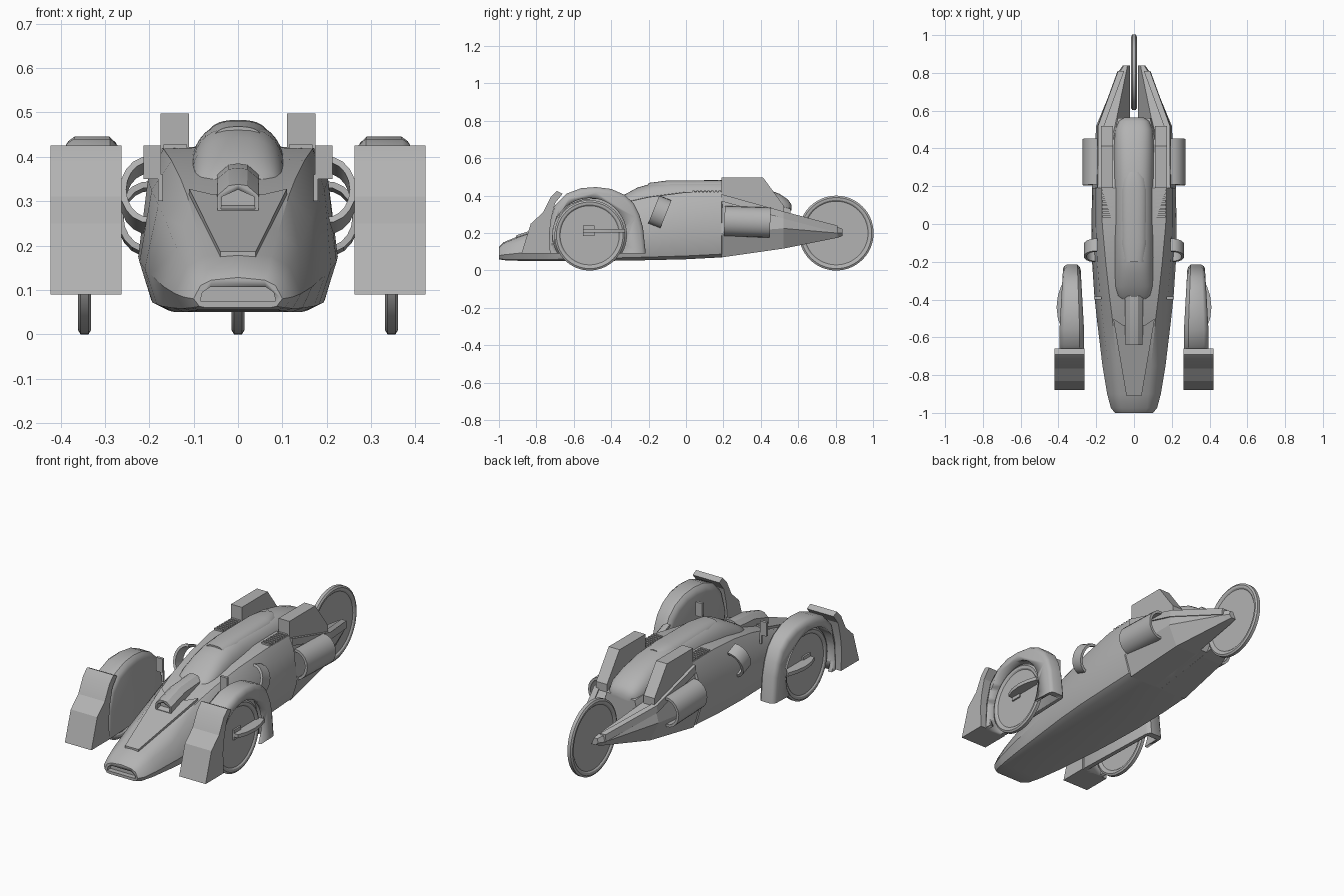
import bpy, bmesh
from math import sin, cos, pi, radians
from mathutils import Matrix, Vector

if "Cube" in bpy.data.objects:
    bpy.data.objects.remove(bpy.data.objects["Cube"])

grey = bpy.data.materials.new("plain_grey")
grey.use_nodes = True
grey.diffuse_color = (0.45, 0.45, 0.45, 1)
grey.node_tree.nodes["Principled BSDF"].inputs["Base Color"].default_value = (0.45, 0.45, 0.45, 1)


def loft(name, sections, mirror=False, smooth=30):
    """Skin a row of matching closed outlines and cap both ends."""
    bm = bmesh.new()
    rings = [[bm.verts.new(p) for p in s] for s in sections]
    n = len(rings[0])
    for a, b in zip(rings, rings[1:]):
        for i in range(n):
            j = (i + 1) % n
            bm.faces.new((a[i], a[j], b[j], b[i]))
    bm.faces.new(rings[0])
    bm.faces.new(rings[-1])
    bmesh.ops.recalc_face_normals(bm, faces=bm.faces)
    mesh = bpy.data.meshes.new(name)
    bm.to_mesh(mesh)
    bm.free()
    mesh.materials.append(grey)
    ob = bpy.data.objects.new(name, mesh)
    bpy.context.collection.objects.link(ob)
    pick(ob)
    if smooth:
        bpy.ops.object.shade_smooth_by_angle(angle=radians(smooth))
    if mirror:
        ob.modifiers.new("mirror", 'MIRROR')
    return ob


def pick(ob):
    bpy.ops.object.select_all(action='DESELECT')
    ob.select_set(True)
    bpy.context.view_layer.objects.active = ob


def cut(ob, cutter):
    mod = ob.modifiers.new("cut", 'BOOLEAN')
    mod.operation = 'DIFFERENCE'
    mod.solver = 'EXACT'
    mod.object = cutter
    pick(ob)
    bpy.ops.object.modifier_move_to_index(modifier="cut", index=0)
    bpy.ops.object.modifier_apply(modifier="cut")
    bpy.data.objects.remove(cutter)


def box(name, x0, x1, y0, y1, z0, z1, mirror=False):
    return loft(name, [[(x0, y, z0), (x1, y, z0), (x1, y, z1), (x0, y, z1)]
                       for y in (y0, y1)], mirror, 0)


def slab(name, outline, x0, x1, mirror=False, smooth=30):
    """Side outline of (y, z) points pushed out along x."""
    return loft(name, [[(x, y, z) for y, z in outline] for x in (x0, x1)], mirror, smooth)


def circle(x, y, z, r, n=48):
    return [(x, y + r * cos(2 * pi * i / n), z + r * sin(2 * pi * i / n)) for i in range(n)]


# Main hull
def hull_ring(y, zb, zt, w, wt):
    h = zt - zb
    half = [(0.72 * w, zb), (0.87 * w, zb + 0.05 * h), (w, zb + 0.32 * h),
            (w * 0.62 + wt * 0.38, zb + 0.8 * h), (wt, zt)]
    pts = half + [(0, zt + 0.006)] + [(-x, z) for x, z in reversed(half)]
    return [(x, y, z) for x, z in pts]


hull = loft("hull", [hull_ring(*s) for s in (
    (-1.0, .06, .122, .1, .06), (-.975, .055, .145, .122, .07), (-.9, .052, .176, .142, .075),
    (-.75, .05, .228, .167, .09), (-.5, .05, .314, .197, .115), (-.38, .052, .352, .21, .13),
    (-.2, .055, .392, .222, .15), (0, .06, .418, .225, .168), (.19, .07, .42, .222, .172),
    (.2, .072, .41, .19, .15), (.4, .1, .37, .15, .12), (.56, .125, .33, .1, .085))], smooth=35)
cut(hull, loft("mouth_cutter", [[(x, y, z) for x, z in (
    (-.085, .075), (.085, .075), (.08, .095), (.062, .107), (-.062, .107), (-.08, .095))]
    for y in (-1.05, -.972)]))


# Canopy with a raised spine
def arch(y, w, base, top, n=20):
    ring = []
    for i in range(n + 1):
        c, s = cos(pi * i / n), sin(pi * i / n)
        ring.append((w * (1 if c > 0 else -1) * abs(c) ** 0.75, y, base + (top - base) * max(s, 0) ** 0.75))
    return ring


loft("canopy", [arch(y, w, .32, t) for y, w, t in (
    (-.4, .075, .355), (-.38, .095, .375), (-.33, .105, .405), (-.26, .108, .443), (-.18, .11, .466),
    (-.08, .111, .476), (.19, .111, .477), (.3, .111, .468), (.42, .108, .44),
    (.5, .1, .41), (.545, .08, .38), (.565, .05, .35))], smooth=40)
loft("canopy_spine", [arch(y, w, .42, t) for y, w, t in (
    (-.2, .06, .468), (-.1, .074, .481), (.18, .075, .483), (.24, .065, .48), (.275, .04, .474))])


# Hood panel and air scoop
def on_hood(x, y, lift):
    return (x, y, .178 + .344 * (y + .9) + lift)


plan = [(-.11, -.5), (-.04, -.91), (.04, -.91), (.11, -.5), (.058, -.535), (-.058, -.535)]
loft("hood_panel", [[on_hood(x, y, k) for x, y in plan] for k in (-.005, .012)], smooth=0)
scoop = loft("hood_scoop", [[(-w, y, b), (w, y, b), (w, y, t - .025), (w * .45, y, t - .003), (0, y, t),
                             (-w * .45, y, t - .003), (-w, y, t - .025)] for y, w, b, t in (
    (-.64, .046, .265, .338), (-.52, .047, .29, .375), (-.38, .047, .33, .385))], smooth=20)
cut(scoop, loft("scoop_cutter", [[(-.038, y, .282), (.038, y, .282), (.036, y, .31), (0, y, .326),
                                 (-.036, y, .31)] for y in (-.7, -.61)]))

# Wing mirrors
box("mirror_plate", .173, .213, -.4, -.385, .35, .425, True)
box("mirror_stalk", .17, .18, -.397, -.388, .3, .36, True)

# Rear prongs holding the tail wheel
prongs = [(.19, .105, .18, .222, .18, .07, .2, .4), (.52, .1, .15, .2, .178, .117, .225, .308),
          (.81, .04, .06, .08, .072, .175, .2, .232), (.838, .035, .045, .06, .055, .185, .2, .222)]
loft("rear_prong", [[(.02, y, zb), (xb, y, zb), (xo, y, zm), (xt, y, zt), (xi, y, zt)]
                    for y, xi, xb, xo, xt, zb, zm, zt in prongs], True, 0)
loft("prong_rail", [[(xt - .02, y, zt - .03), (xt + .015, y, zt - .03), (xt + .012, y, zt + .008),
                     (xt - .02, y, zt + .008)]
                    for y, xi, xb, xo, xt, zb, zm, zt in prongs[:3]], True, 0)
slab("rear_fin", [(.19, .3), (.19, .497), (.412, .497), (.52, .35), (.52, .28), (.4, .26)],
     .11, .175, True, 0)

# Deck louvres
for i in range(8):
    y = .035 + i * .02
    box("louvre", .115, .168, y, y + .011, .4, .428, True)


# Curved side intakes, open at both ends
def intake(name, y, z, length, a, b, tilt):
    arc = [radians(-95 + 190 * i / 10) for i in range(11)]
    outline = [(a * cos(t), b * sin(t)) for t in arc]
    outline += [((a - .014) * cos(t), (b - .014) * sin(t)) for t in reversed(arc)]
    turn = Matrix.Rotation(radians(tilt), 3, 'X')
    centre = Vector((.2, y, z))
    loft(name, [[centre + turn @ Vector((px, d, pz)) for px, pz in outline]
                for d in (-length / 2, length / 2)], True)


intake("front_intake", -.14, .313, .07, .066, .081, -22)
intake("rear_intake", .328, .26, .245, .072, .081, -2)


# Front fenders: rounded shell, hollow below, open to the outside
outline = [(-.74, .09), (-.73, .25), (-.7, .35), (-.64, .41), (-.56, .44), (-.48, .446), (-.4, .436),
           (-.33, .405), (-.28, .36), (-.25, .3), (-.23, .23), (-.215, .09)]


def fender_ring(x, k, drop=0):
    ring = []
    for y, z in outline:
        y, z = -.48 + (y + .48) * k, .09 + (z - .09) * k - drop
        taper = 1 - .3 * max(0, (y + .55) / .34)
        ring.append((.328 + (x - .328) * taper, y, z))
    return ring


fender = loft("front_fender", [fender_ring(x, k) for x, k in (
    (.265, .9), (.272, .96), (.288, 1), (.37, 1), (.386, .97), (.394, .92))], True, 40)
cut(fender, loft("channel_cutter", [fender_ring(x, .88, .02) for x in (.292, .372)]))
cut(fender, loft("wheel_opening_cutter", [circle(x, -.515, .19, .197) for x in (.335, .45)]))
slab("front_mudguard", [(-.88, .09), (-.83, .25), (-.765, .31), (-.725, .39), (-.69, .425), (-.66, .41),
                        (-.7, .36), (-.72, .28), (-.73, .2), (-.725, .09)], .263, .422, True, 20)


# Wheels
def wheel(name, x, y, r, mirror=False):
    rim = [(.007, -.03), (.013, -.023), (.015, -.01), (.009, 0)]
    rings = [(-dx, dr) for dx, dr in rim] + list(reversed(rim))
    loft(name, [circle(x + dx, y, r, r + dr, 64) for dx, dr in rings], mirror)


wheel("rear_wheel", 0, .803, .2)
wheel("front_wheel", .346, -.515, .188, True)
loft("wheel_handle", [[(x0, y, .203), (x1, y, .203), (x1, y, .222), (x0, y, .222)] for y, x0, x1 in (
    (-.55, .35, .385), (-.5, .35, .403), (-.44, .35, .41), (-.38, .35, .403), (-.325, .35, .385))], True, 30)
box("handle_plate", .35, .362, -.55, -.49, .185, .24, True)
